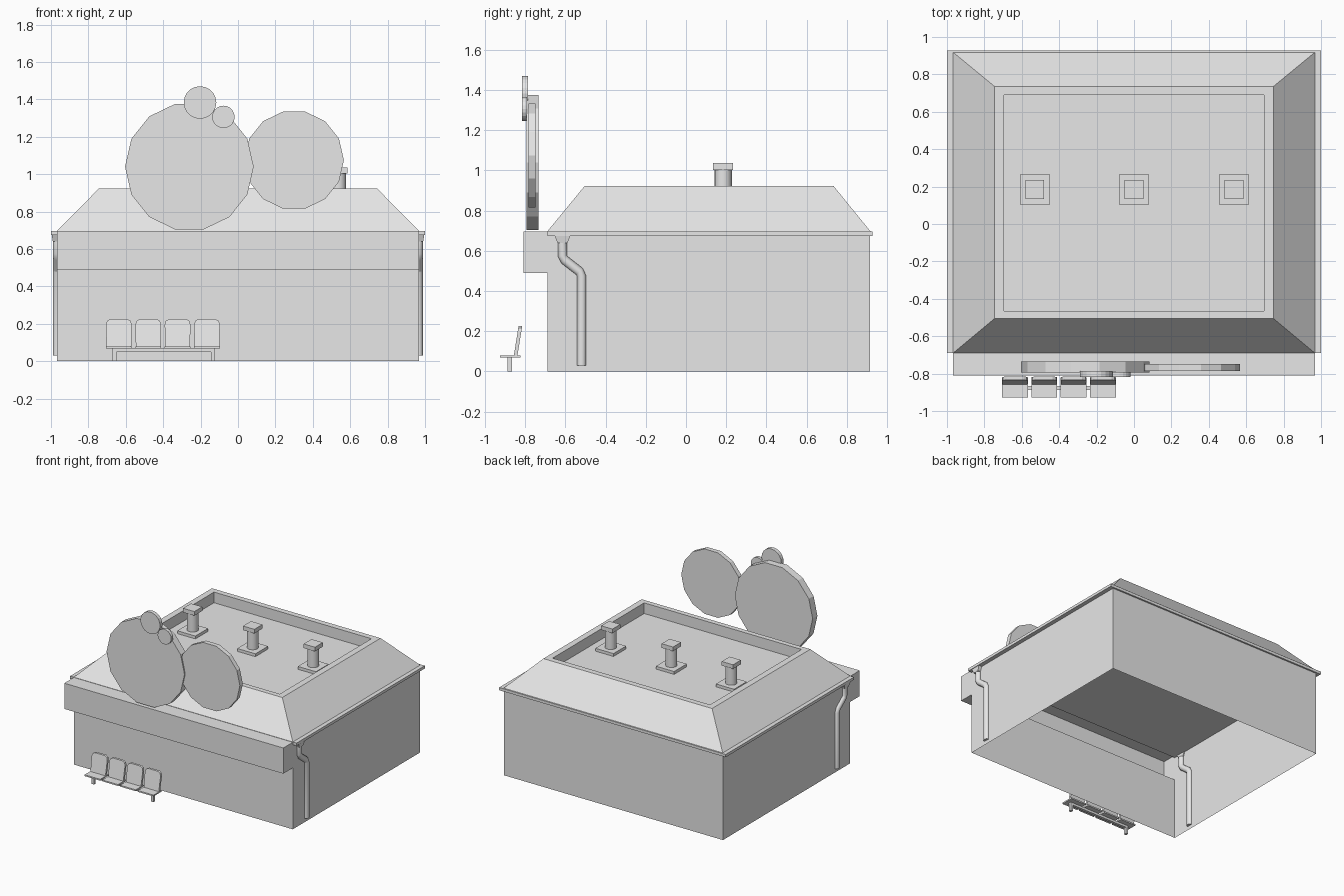
import bpy, bmesh, math

if "Cube" in bpy.data.objects:
    bpy.data.objects.remove(bpy.data.objects["Cube"])

grey = bpy.data.materials.new("light grey")
grey.diffuse_color = (0.8, 0.8, 0.8, 1)
grey.use_nodes = True
grey.node_tree.nodes["Principled BSDF"].inputs["Base Color"].default_value = grey.diffuse_color


def finish(name, bm, smooth=False):
    bmesh.ops.recalc_face_normals(bm, faces=bm.faces)
    me = bpy.data.meshes.new(name)
    bm.to_mesh(me)
    bm.free()
    me.materials.append(grey)
    ob = bpy.data.objects.new(name, me)
    bpy.context.collection.objects.link(ob)
    if smooth:
        bpy.ops.object.select_all(action='DESELECT')
        bpy.context.view_layer.objects.active = ob
        ob.select_set(True)
        bpy.ops.object.shade_smooth_by_angle(angle=math.radians(40))
    return ob


def loft(name, rings, cap_start=True, cap_end=True, skip=(), smooth=False):
    """Joins equal-length point rings into a surface."""
    bm = bmesh.new()
    vs = [[bm.verts.new(p) for p in r] for r in rings]
    n = len(vs[0])
    for a, b in zip(vs, vs[1:]):
        for i in range(n):
            if i not in skip:
                j = (i + 1) % n
                bm.faces.new((a[i], a[j], b[j], b[i]))
    if cap_start:
        bm.faces.new(vs[0])
    if cap_end:
        bm.faces.new(vs[-1])
    return finish(name, bm, smooth)


def rect(x0, x1, y0, y1, z):
    return [(x0, y0, z), (x1, y0, z), (x1, y1, z), (x0, y1, z)]


def box(name, x0, x1, y0, y1, z0, z1):
    return loft(name, [rect(x0, x1, y0, y1, z0), rect(x0, x1, y0, y1, z1)])


def disc(name, x, z, r, y0, y1, n):
    angles = [2 * math.pi * i / n for i in range(n)]
    loft(name, [[(x + r * math.cos(a), y, z + r * math.sin(a)) for a in angles]
                for y in (y0, y1)])


# Walls with overhanging front fascia, open underneath
profile = [(-0.69, 0), (-0.69, 0.49), (-0.81, 0.49), (-0.81, 0.695),
           (0.915, 0.695), (0.915, 0)]
loft("walls", [[(x, y, z) for y, z in profile] for x in (-0.967, 0.967)], skip=(5,))

# Gutter slab and sloped roof with a sunken flat top
box("gutter", -1, 1, -0.69, 0.928, 0.675, 0.697)
loft("roof", [rect(-0.967, 0.967, -0.69, 0.918, 0.697),
              rect(-0.745, 0.745, -0.505, 0.735, 0.922),
              rect(-0.695, 0.695, -0.465, 0.69, 0.922),
              rect(-0.695, 0.695, -0.465, 0.69, 0.837)])

# Roof vents
for x in (-0.53, 0, 0.535):
    y = 0.185
    box("vent_base", x - 0.08, x + 0.08, y - 0.08, y + 0.08, 0.837, 0.86)
    ring = [(math.cos(i * math.pi / 8) * 0.043, math.sin(i * math.pi / 8) * 0.043)
            for i in range(16)]
    loft("vent_pipe", [[(x + a, y + b, z) for a, b in ring] for z in (0.86, 1.005)],
         smooth=True)
    box("vent_cap", x - 0.05, x + 0.05, y - 0.05, y + 0.05, 1.003, 1.036)

# Sign discs
disc("large_sign_disc", -0.26, 1.04, 0.344, -0.795, -0.735, 14)
disc("medium_sign_disc", 0.30, 1.075, 0.266, -0.785, -0.748, 14)
disc("small_sign_disc", -0.203, 1.383, 0.087, -0.817, -0.787, 20)
disc("tiny_sign_disc", -0.078, 1.306, 0.06, -0.817, -0.792, 20)

# Downpipes with hoppers on both sides
path = [(-0.615, 0.645), (-0.615, 0.575), (-0.605, 0.555), (-0.53, 0.497),
        (-0.52, 0.475), (-0.52, 0.03)]
for s in (-1, 1):
    loft("hopper", [[(s * x, y, z) for x, y, z in r] for r in (
        rect(0.96, 0.996, -0.655, -0.575, 0.677),
        rect(0.96, 0.99, -0.64, -0.59, 0.64))])
    rings = []
    for i, (y, z) in enumerate(path):
        # Mitre direction from the neighbouring path points
        a, b = path[max(i - 1, 0)], path[min(i + 1, len(path) - 1)]
        dy, dz = b[0] - a[0], b[1] - a[1]
        d = math.hypot(dy, dz)
        rings.append([(s * (0.967 + 0.022 * math.sin(t)),
                       y - dz / d * 0.023 * math.cos(t),
                       z + dy / d * 0.023 * math.cos(t))
                      for t in (k * math.pi / 6 for k in range(12))])
    loft("downpipe", rings, smooth=True)

# Row of four seats on a beam with two legs
outline = [(-0.066, 0.072), (-0.069, 0.195), (-0.063, 0.215), (-0.045, 0.226),
           (0.045, 0.226), (0.063, 0.215), (0.069, 0.195), (0.066, 0.072)]
for k in range(4):
    cx = -0.637 + 0.157 * k
    box("seat", cx - 0.069, cx + 0.069, -0.927, -0.825, 0.068, 0.079)
    loft("seat_back", [[(cx + x, y + (z - 0.072) * 0.16, z) for x, z in outline]
                       for y in (-0.858, -0.84)])
box("seat_beam", -0.67, -0.125, -0.888, -0.866, 0.05, 0.068)
for x in (-0.66, -0.135):
    box("seat_leg", x - 0.01, x + 0.01, -0.888, -0.866, 0, 0.05)
